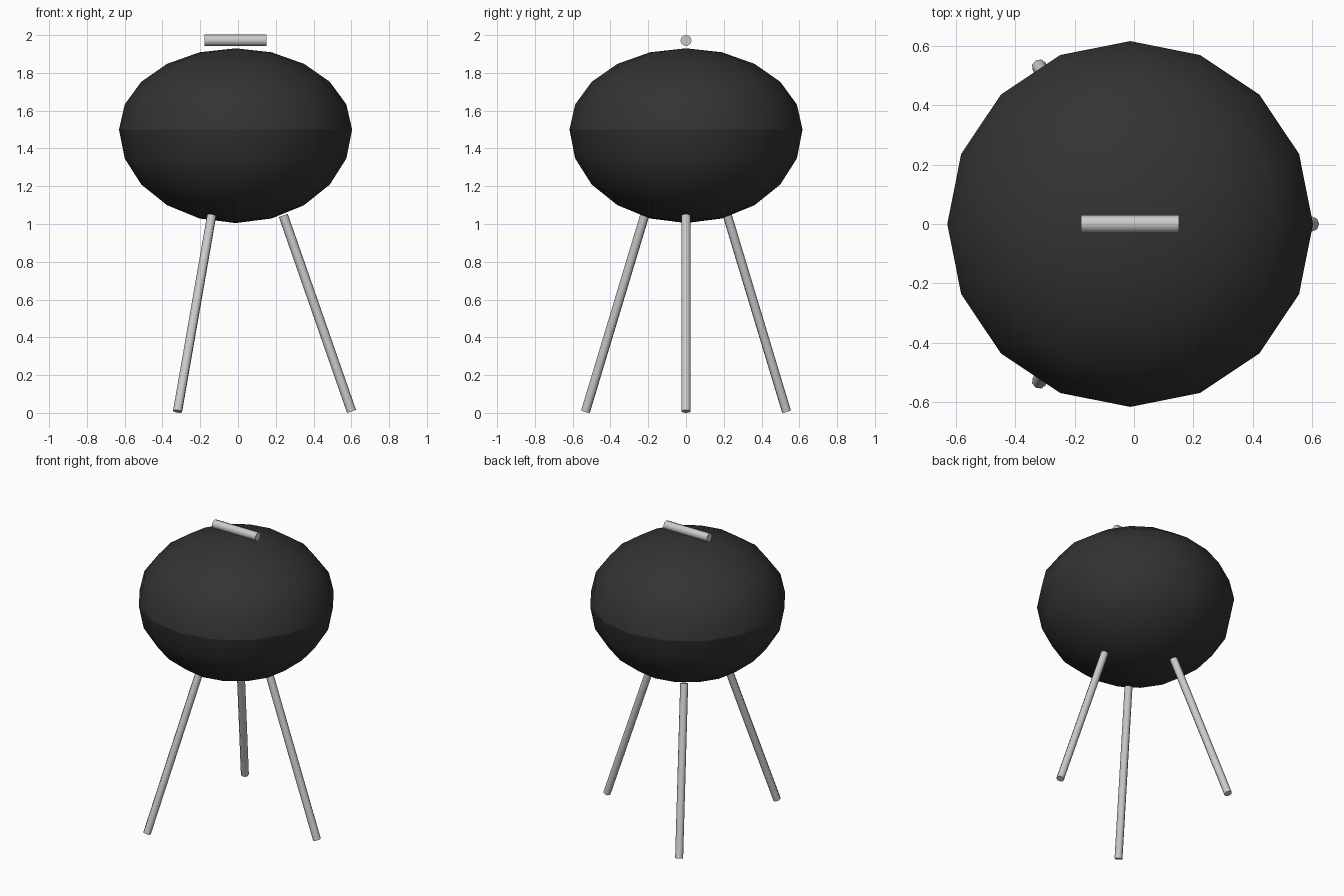
import bpy, bmesh
from math import sin, cos, pi
from mathutils import Vector

if "Cube" in bpy.data.objects:
    bpy.data.objects.remove(bpy.data.objects["Cube"], do_unlink=True)

CX = -0.013        # axis of the kettle
RIM_Z = 1.50
RADIUS = 0.617


def material(name, value):
    m = bpy.data.materials.new(name)
    m.use_nodes = True
    colour = (value, value, value, 1)
    m.diffuse_color = colour
    m.node_tree.nodes["Principled BSDF"].inputs["Base Color"].default_value = colour
    return m


black = material("black enamel", 0.033)
steel = material("light steel", 0.6)


def finish(name, bm, mat, angle):
    bmesh.ops.recalc_face_normals(bm, faces=bm.faces)
    mesh = bpy.data.meshes.new(name)
    bm.to_mesh(mesh)
    bm.free()
    mesh.materials.append(mat)
    obj = bpy.data.objects.new(name, mesh)
    bpy.context.collection.objects.link(obj)
    bpy.ops.object.select_all(action="DESELECT")
    bpy.context.view_layer.objects.active = obj
    obj.select_set(True)
    bpy.ops.object.shade_smooth_by_angle(angle=angle)
    return obj


def dome(name, height, rings=5, sides=16):
    """Half ellipsoid, spun from a quarter profile; negative height hangs down."""
    bm = bmesh.new()
    pts = [bm.verts.new((RADIUS * cos(i * pi / 2 / rings), 0,
                         height * sin(i * pi / 2 / rings))) for i in range(rings + 1)]
    edges = [bm.edges.new(pair) for pair in zip(pts, pts[1:])]
    bmesh.ops.spin(bm, geom=pts + edges, cent=(0, 0, 0), axis=(0, 0, 1),
                   angle=2 * pi, steps=sides)
    bmesh.ops.remove_doubles(bm, verts=bm.verts, dist=0.0005)
    # closed across the rim
    bmesh.ops.holes_fill(bm, edges=[e for e in bm.edges if e.is_boundary], sides=0)
    obj = finish(name, bm, black, pi / 3)
    obj.location = (CX, 0, RIM_Z)


def rod(name, start, end, radius, sides=8):
    """Capped cylinder between two points."""
    start, end = Vector(start), Vector(end)
    bm = bmesh.new()
    bmesh.ops.create_cone(bm, cap_ends=True, segments=sides, radius1=radius,
                          radius2=radius, depth=(end - start).length)
    obj = finish(name, bm, steel, pi / 3)
    obj.rotation_mode = "QUATERNION"
    obj.rotation_quaternion = (end - start).to_track_quat("Z", "Y")
    obj.location = (start + end) / 2


# Kettle
dome("lid", 0.43)
dome("bowl", -0.495)

# Lid handle
rod("lid_handle", (CX - 0.165, 0, 1.972), (CX + 0.165, 0, 1.972), 0.03)

# Three splayed legs
for i, name in enumerate(("left_leg", "back_right_leg", "front_right_leg")):
    a = i * 2 * pi / 3
    rod(name, (CX + 0.614 * cos(a), 0.614 * sin(a), 0.008),
        (CX + 0.253 * cos(a), 0.253 * sin(a), 1.045), 0.025)
